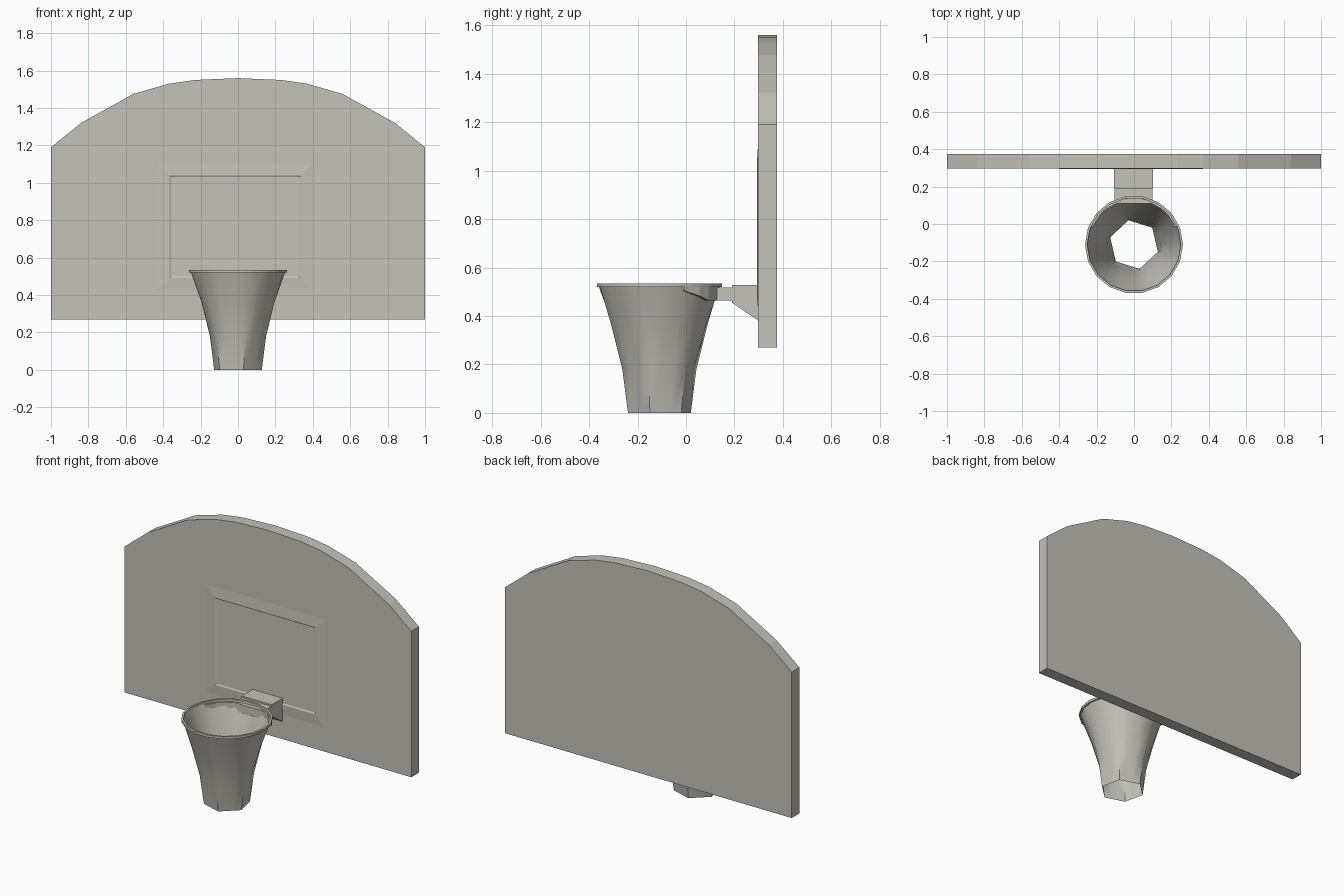
import bpy, bmesh, math

if "Cube" in bpy.data.objects:
    bpy.data.objects.remove(bpy.data.objects["Cube"])

grey = bpy.data.materials.new("warm_grey")
grey.diffuse_color = (0.55, 0.54, 0.49, 1)
grey.use_nodes = True
grey.node_tree.nodes["Principled BSDF"].inputs["Base Color"].default_value = grey.diffuse_color
CY = -0.11      # centre of the hoop in y
N = 18          # sides of the hoop


def make(name, verts, faces, smooth=None):
    me = bpy.data.meshes.new(name)
    me.from_pydata(verts, [], faces)
    bm = bmesh.new()
    bm.from_mesh(me)
    bmesh.ops.recalc_face_normals(bm, faces=bm.faces)
    bm.to_mesh(me)
    bm.free()
    me.materials.append(grey)
    ob = bpy.data.objects.new(name, me)
    bpy.context.collection.objects.link(ob)
    if smooth:
        bpy.context.view_layer.objects.active = ob
        ob.select_set(True)
        bpy.ops.object.shade_smooth_by_angle(angle=math.radians(smooth))
        ob.select_set(False)
    return ob


def prism(name, a, b):
    """Closed solid between two matching outlines."""
    n = len(a)
    sides = [(i, (i + 1) % n, n + (i + 1) % n, n + i) for i in range(n)]
    return make(name, a + b, [tuple(range(n)), tuple(range(n, 2 * n))] + sides)


def bands(name, rings, closed=False, smooth=None):
    """Skin over a list of closed rings."""
    n, m = len(rings[0]), len(rings)
    faces = [(j * n + i, j * n + (i + 1) % n,
              (j + 1) % m * n + (i + 1) % n, (j + 1) % m * n + i)
             for j in range(m if closed else m - 1) for i in range(n)]
    return make(name, [v for r in rings for v in r], faces, smooth)


# Backboard with arched top
half = [(1, 0.27), (1, 1.19), (0.84, 1.32), (0.56, 1.475), (0.37, 1.53), (0.23, 1.55)]
outline = half + [(0, 1.56)] + [(-x, z) for x, z in reversed(half)]
prism("backboard", [(x, 0.298, z) for x, z in outline], [(x, 0.375, z) for x, z in outline])


# Target square: very shallow raised frame with a sharp inner lip
def rect(grow, y):
    x0, x1, z0, z1 = -0.365 - grow, 0.335 + grow, 0.49 - grow, 1.04 + grow
    return [(x0, y, z0), (x1, y, z0), (x1, y, z1), (x0, y, z1)]


bands("target_square", [rect(0.065, 0.2975), rect(0, 0.293), rect(-0.008, 0.2975)])


# Net: hexagonal at the bottom, blending to round at the top
def net_ring(r, z, hexness):
    pts = []
    for i in range(N):
        a = 2 * math.pi * i / N
        h = math.cos(math.pi / 6) / math.cos(a % (math.pi / 3) - math.pi / 6)
        rr = r * (1 + (h - 1) * hexness)
        t = a - math.radians(17)
        pts.append((rr * math.cos(t), CY + rr * math.sin(t), z))
    return pts


bands("net", [net_ring(0.133, 0, 1), net_ring(0.157, 0.18, 0.8),
              net_ring(0.203, 0.36, 0.4), net_ring(0.253, 0.525, 0)], smooth=50)


# Rim
def circle(r, z):
    return [(r * math.cos(2 * math.pi * i / N), CY + r * math.sin(2 * math.pi * i / N), z)
            for i in range(N)]


bands("rim", [circle(0.262, 0.52), circle(0.262, 0.535), circle(0.25, 0.535),
              circle(0.25, 0.52)], closed=True, smooth=40)

# Bracket: wedge against the board and neck towards the rim
wedge = [(0.19, 0.455), (0.30, 0.38), (0.30, 0.528), (0.19, 0.528)]
prism("bracket_wedge", [(-0.107, y, z) for y, z in wedge], [(0.102, y, z) for y, z in wedge])
neck = [(0.11, 0.465), (0.20, 0.465), (0.20, 0.518), (0.11, 0.518)]
prism("bracket_neck", [(-0.105, y, z) for y, z in neck], [(0.1, y, z) for y, z in neck])

# Tapered arms hugging the hoop below the rim
for side, name in ((1, "right_arm"), (-1, "left_arm")):
    rings = []
    for deg, low in ((23, 0.505), (40, 0.483), (52, 0.465), (68, 0.465)):
        c, s = math.cos(math.radians(deg)), math.sin(math.radians(deg))
        rings.append([(side * r * c, CY + r * s, z) for r, z in
                      ((0.24, low), (0.258, low), (0.258, 0.52), (0.24, 0.52))])
    bands(name, rings)
